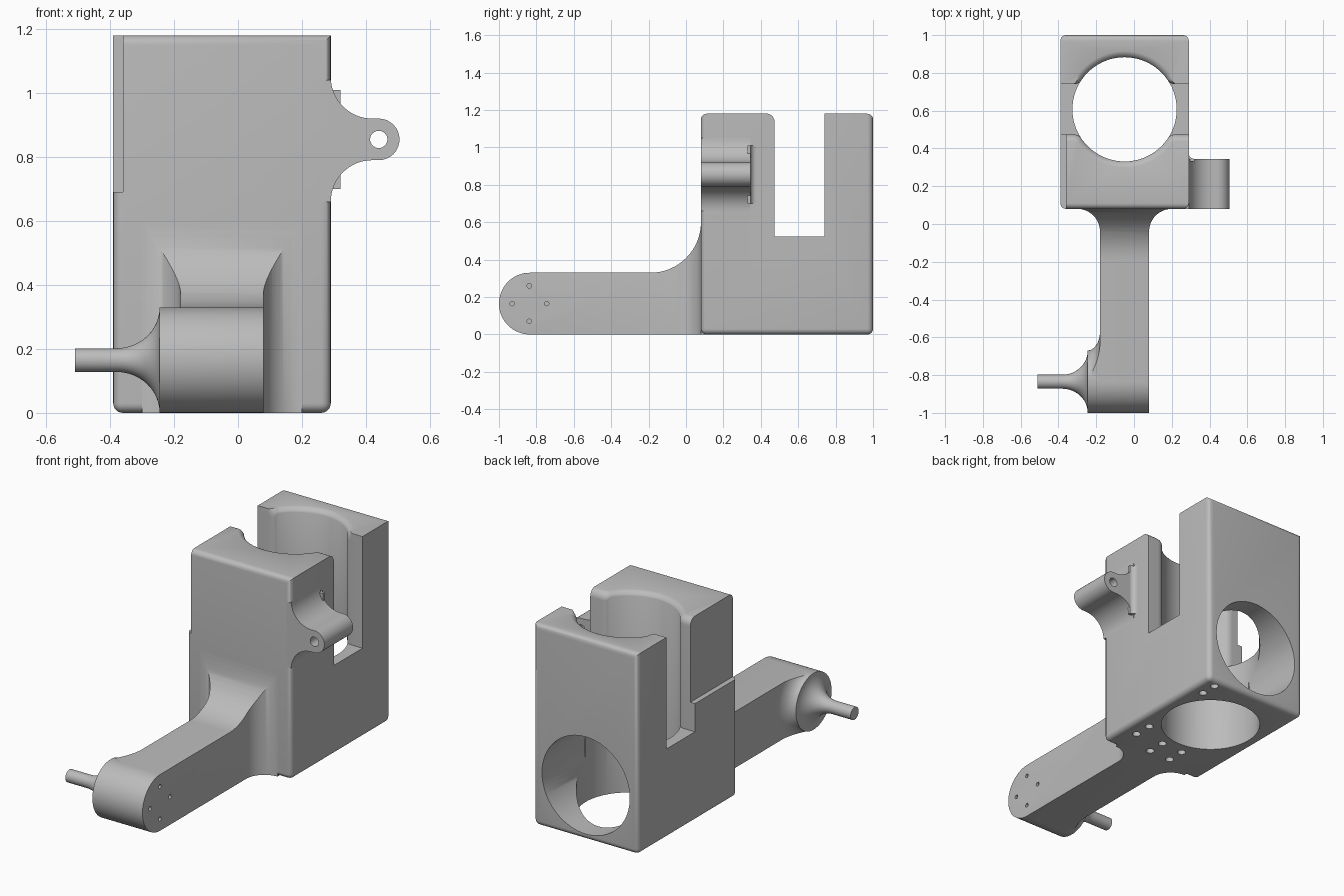
import bpy, bmesh
from math import sin, cos, pi, atan2, sqrt, radians
from mathutils import Vector

cube = bpy.data.objects.get("Cube")
if cube:
    bpy.data.objects.remove(cube, do_unlink=True)

grey = bpy.data.materials.new("plain grey")
grey.use_nodes = True
colour = (0.5, 0.5, 0.5, 1)
grey.diffuse_color = colour
grey.node_tree.nodes["Principled BSDF"].inputs["Base Color"].default_value = colour


def loft(name, rings):
    """Closed solid skinned through equal-length rings of 3D points."""
    bm = bmesh.new()
    vs = [[bm.verts.new(p) for p in ring] for ring in rings]
    n = len(vs[0])
    for a, b in zip(vs, vs[1:]):
        for i in range(n):
            j = (i + 1) % n
            bm.faces.new((a[i], a[j], b[j], b[i]))
    bm.faces.new(vs[0])
    bm.faces.new(vs[-1])
    bmesh.ops.recalc_face_normals(bm, faces=bm.faces)
    me = bpy.data.meshes.new(name)
    bm.to_mesh(me)
    bm.free()
    me.materials.append(grey)
    ob = bpy.data.objects.new(name, me)
    bpy.context.collection.objects.link(ob)
    return ob


def prism(name, pts, axis, lo, hi):
    """Extrude a 2D outline along an axis (0 = x, 1 = y, 2 = z)."""
    def place(p, d):
        q = list(p)
        q.insert(axis, d)
        return q
    return loft(name, [[place(p, d) for p in pts] for d in (lo, hi)])


def rect(a0, b0, a1, b1):
    return [(a0, b0), (a1, b0), (a1, b1), (a0, b1)]


def arc(ca, cb, r, start, end, n=16):
    return [(ca + r * cos(radians(start + (end - start) * i / n)),
             cb + r * sin(radians(start + (end - start) * i / n))) for i in range(n + 1)]


def circle(ca, cb, r, n=72):
    return arc(ca, cb, r, 0, 360, n)[:-1]


def revolve_x(name, profile, y, z, n=64):
    """Revolve (x, radius) pairs around an axis parallel to x."""
    return loft(name, [[(x, *p) for p in circle(y, z, r, n)] for x, r in profile])


def boolean(ob, tool, op="DIFFERENCE"):
    mod = ob.modifiers.new("cut", "BOOLEAN")
    mod.operation, mod.object, mod.solver = op, tool, "EXACT"
    bpy.context.view_layer.objects.active = ob
    bpy.ops.object.modifier_apply(modifier=mod.name)
    bpy.data.objects.remove(tool, do_unlink=True)


def bevel(ob, radius, rule):
    bm = bmesh.new()
    bm.from_mesh(ob.data)
    edges = [e for e in bm.edges if e.calc_face_angle(0) > 1
             and rule(e.verts[0].co, e.verts[1].co)]
    bmesh.ops.bevel(bm, geom=edges, offset=radius, segments=6, profile=0.5,
                    affect="EDGES", clamp_overlap=True)
    bm.to_mesh(ob.data)
    bm.free()


# Block with rounded edges, except the two long top edges
body = prism("body", rect(-0.39, 0.08, 0.29, 1.0), 2, 0, 1.18)
bevel(body, 0.03, lambda a, b: not (min(a.z, b.z) > 1 and abs(a.y - b.y) > 0.5))

# Vertical bore and rear bore
CX, CY, R = -0.05, 0.607, 0.276
boolean(body, prism("bore_cutter", circle(CX, CY, R), 2, -0.1, 1.4))
boolean(body, prism("rear_cutter", circle(CX, 0.32, 0.285), 1, CY, 1.2))

# Cross slot: rounded into the bore, with a flared rim on top
half, fil, flare, inner = 0.133, 0.06, 0.045, R - 0.004
ax = sqrt((inner + fil) ** 2 - (half + fil) ** 2)
phi = atan2(half + fil, ax)
quarter = []
for i in range(17):
    t = pi / 2 + (phi - pi / 2) * i / 16
    quarter.append((inner * cos(t), inner * sin(t), cos(t), sin(t), 1))
for i in range(1, 9):
    t = phi + pi + (pi / 2 - phi) * i / 8
    quarter.append((ax + fil * cos(t), half + fil + fil * sin(t), -cos(t), -sin(t), 1 - i / 8))
quarter.append((0.6, half, 0, 1, 0))


def slot_ring(z, off):
    ring = []
    for sx, sy, order in ((1, 1, 1), (1, -1, -1), (-1, -1, 1), (-1, 1, -1)):
        pts = [(CX + sx * (x + nx * off * w), CY + sy * (y + ny * off * w), z)
               for x, y, nx, ny, k in quarter for w in [k if sy > 0 else 1]][::order]
        ring += [p for p in pts if not ring or (Vector(p) - Vector(ring[-1])).length > 1e-6]
    return ring[:-1]


rings = [slot_ring(0.525, 0)]
for i in range(9):
    t = pi / 2 * i / 8
    rings.append(slot_ring(1.181 - flare + flare * sin(t), flare * (1 - cos(t))))
rings.append(slot_ring(1.3, flare))
boolean(body, loft("slot_cutter", rings))

# Shallow step on the side of the front half
boolean(body, prism("step_cutter", rect(-0.6, 0, -0.36, 0.6), 2, 0.69, 1.4))

# Screw holes underneath
for x, y in ((0.2, 0.26), (0.2, 0.37), (0.02, 0.165), (0.02, 0.27),
             (-0.125, 0.16), (-0.125, 0.265), (0.21, 0.85), (0.21, 0.95)):
    boolean(body, prism("screw_cutter", circle(x, y, 0.023, 20), 2, -0.1, 0.1))

# Side lug with a hole and concave roots
outline = ([(0.26, 1.04), (0.29, 1.04)] + arc(0.42, 1.05, 0.13, 180, 270)
           + arc(0.44, 0.855, 0.065, 90, -90) + arc(0.42, 0.66, 0.13, 90, 180)
           + [(0.26, 0.66)])
lug = prism("side_lug", outline, 1, 0.08, 0.345)
boolean(lug, prism("lug_cutter", circle(0.44, 0.855, 0.027, 32), 1, 0, 0.5))
lug_root = prism("lug_root", [(0.27, 0.33), (0.32, 0.33)]
                 + arc(0.32, 0.375, 0.03, 270, 180, 8) + [(0.27, 0.375)], 2, 0.7, 1.01)

# Arm: side outline intersected with a plan outline that flares into the block
side = (arc(-0.835, 0.165, 0.165, 270, 90, 32) + arc(-0.19, 0.6, 0.27, 270, 360)
        + [(0.12, 0.6), (0.12, 0)])
arm = prism("arm", side, 0, -0.5, 0.5)
plan = ([(-0.18, -1.1), (0.08, -1.1)] + arc(0.2, -0.04, 0.12, 180, 90)
        + [(0.2, 0.12), (-0.3, 0.12)] + arc(-0.3, -0.04, 0.12, 90, 0))
boolean(arm, prism("arm_plan", plan, 2, -0.1, 1), "INTERSECT")
bevel(arm, 0.035, lambda a, b: min(a.x, b.x) > 0.079 and max(a.y, b.y) < -0.03)
for y, z in ((-0.93, 0.165), (-0.745, 0.165), (-0.838, 0.26), (-0.838, 0.07)):
    boolean(arm, prism("pilot_cutter", circle(y, z, 0.012, 16), 0, 0.03, 0.2))

# Thickened arm end, blended back into the arm
quads = [pi / 2 * i / 12 for i in range(13)]
head = revolve_x("arm_head", [(-0.245 + 0.065 * sin(t), 0.266 - 0.1 * cos(t)) for t in quads]
                 + [(-0.17, 0.266)], -0.835, 0.165)
boolean(head, prism("head_side", side, 0, -0.4, 0.2), "INTERSECT")

# Pin with a trumpet-shaped base
pin = revolve_x("pin", [(-0.51, 0.037)]
                + [(-0.38 + 0.135 * sin(t), 0.165 - 0.128 * cos(t)) for t in quads]
                + [(-0.24, 0.165)], -0.835, 0.165)

bpy.ops.object.select_all(action="DESELECT")
for ob in (body, lug, lug_root, arm, head, pin):
    ob.select_set(True)
bpy.context.view_layer.objects.active = body
bpy.ops.object.shade_smooth_by_angle(angle=radians(32))
